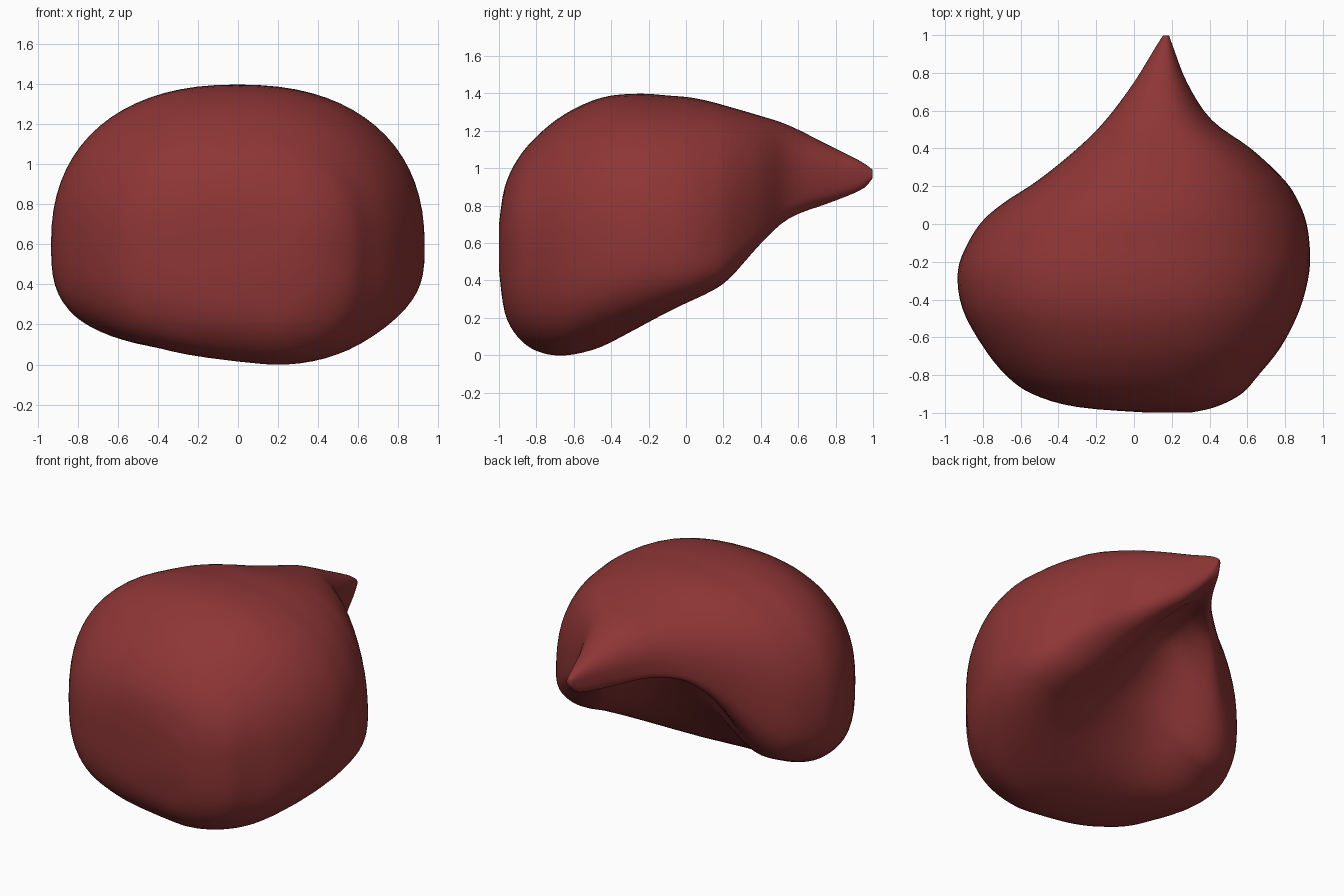
import bpy, bmesh, math

if "Cube" in bpy.data.objects:
    bpy.data.objects.remove(bpy.data.objects["Cube"])

# Cross-sections from front to back tip:
# y, left x, right x, left z, right z, top z, bottom z, depth of underside hollow
ROWS = [
    (-1.00, 0.10, 0.29, .58, .58, 0.70, .46, 0),
    (-0.97, -.30, 0.43, .60, .60, 0.90, .22, 0),
    (-0.90, -.54, 0.57, .60, .60, 1.05, .09, 0),
    (-0.80, -.68, 0.66, .60, .60, 1.17, .015, 0),
    (-0.65, -.80, 0.78, .60, .60, 1.29, -.01, 0),
    (-0.45, -.91, 0.88, .60, .60, 1.38, .04, 0),
    (-0.25, -.935, 0.93, .60, .60, 1.40, .10, .10),
    (-0.10, -.88, 0.93, .60, .58, 1.39, .15, .27),
    (0.02, -.80, 0.91, .62, .56, 1.38, .20, .42),
    (0.12, -.68, 0.87, .70, .55, 1.36, .25, .52),
    (0.23, -.51, 0.80, .82, .58, 1.33, .33, .56),
    (0.40, -.30, 0.62, .92, .70, 1.28, .55, .38),
    (0.55, -.15, 0.41, .97, .82, 1.23, .70, .22),
    (0.75, 0.00, 0.28, .98, .92, 1.13, .79, .08),
    (0.93, 0.11, 0.21, .97, .96, 1.04, .88, 0),
    (1.00, 0.155, .185, .97, .97, 0.99, .95, 0),
]
STEPS, SIDES = 4, 72


def spline(i, t):
    """Catmull-Rom blend of neighbouring rows."""
    a, b, c, d = (ROWS[min(max(i + k, 0), len(ROWS) - 1)] for k in (-1, 0, 1, 2))
    return [0.5 * (2*q + (r - p)*t + (2*p - 5*q + 4*r - s)*t*t + (3*q - p - 3*r + s)*t**3)
            for p, q, r, s in zip(a, b, c, d)]


def section(row):
    """Rounded outline: domed top, flatter and hollowed underside."""
    y, xl, xr, zl, zr, zt, zb, hollow = row
    tilt = 0.07 * min(max((-0.3 - y) / 0.3, 0), 1)
    back = min(max(y / 0.4, 0), 1)
    pts = []
    for k in range(SIDES):
        a = 2 * math.pi * k / SIDES
        c, s = math.cos(a), math.sin(a)
        n = 2.3 if s >= 0 else 3.0
        u = math.copysign(abs(c) ** (2 / n), c)
        v = abs(s) ** (2 / n)
        x = (xl + xr) / 2 + (xr - xl) / 2 * u
        mid = zl + (zr - zl) * (u + 1) / 2
        if s >= 0:
            z = mid + (zt - mid) * v
        else:
            low = zb + tilt * min(max(0.2 - x, 0), 0.6) / 0.6
            z = mid + (low - mid) * v
            # the hollow drifts left and opens up towards the tip
            d = u + 0.12 + 0.4 * back
            w = 0.55 + 0.2 * back if d > 0 else 0.4 + 0.4 * back
            z += hollow * v * math.exp(-(d / w) ** 2)
        pts.append((x, y, z))
    return pts


# Organ-like body, lofted through the sections
bm = bmesh.new()
rows = [spline(i, j / STEPS) for i in range(len(ROWS) - 1) for j in range(STEPS)]
rows.append(ROWS[-1])
rings = [[bm.verts.new(p) for p in section(r)] for r in rows]
for a, b in zip(rings, rings[1:]):
    for k in range(SIDES):
        m = (k + 1) % SIDES
        bm.faces.new((a[k], a[m], b[m], b[k]))
bm.faces.new(rings[0])
bm.faces.new(rings[-1])
bmesh.ops.recalc_face_normals(bm, faces=bm.faces)
mesh = bpy.data.meshes.new("body")
bm.to_mesh(mesh)
bm.free()
body = bpy.data.objects.new("body", mesh)
bpy.context.collection.objects.link(body)
mesh.shade_smooth()

# Gentle smoothing of the surface
sm = body.modifiers.new("soften", 'SMOOTH')
sm.factor, sm.iterations = 0.5, 3

# Deep red
red = bpy.data.materials.new("deep red")
red.diffuse_color = (0.27, 0.036, 0.036, 1)
red.use_nodes = True
red.node_tree.nodes["Principled BSDF"].inputs["Base Color"].default_value = red.diffuse_color
mesh.materials.append(red)
